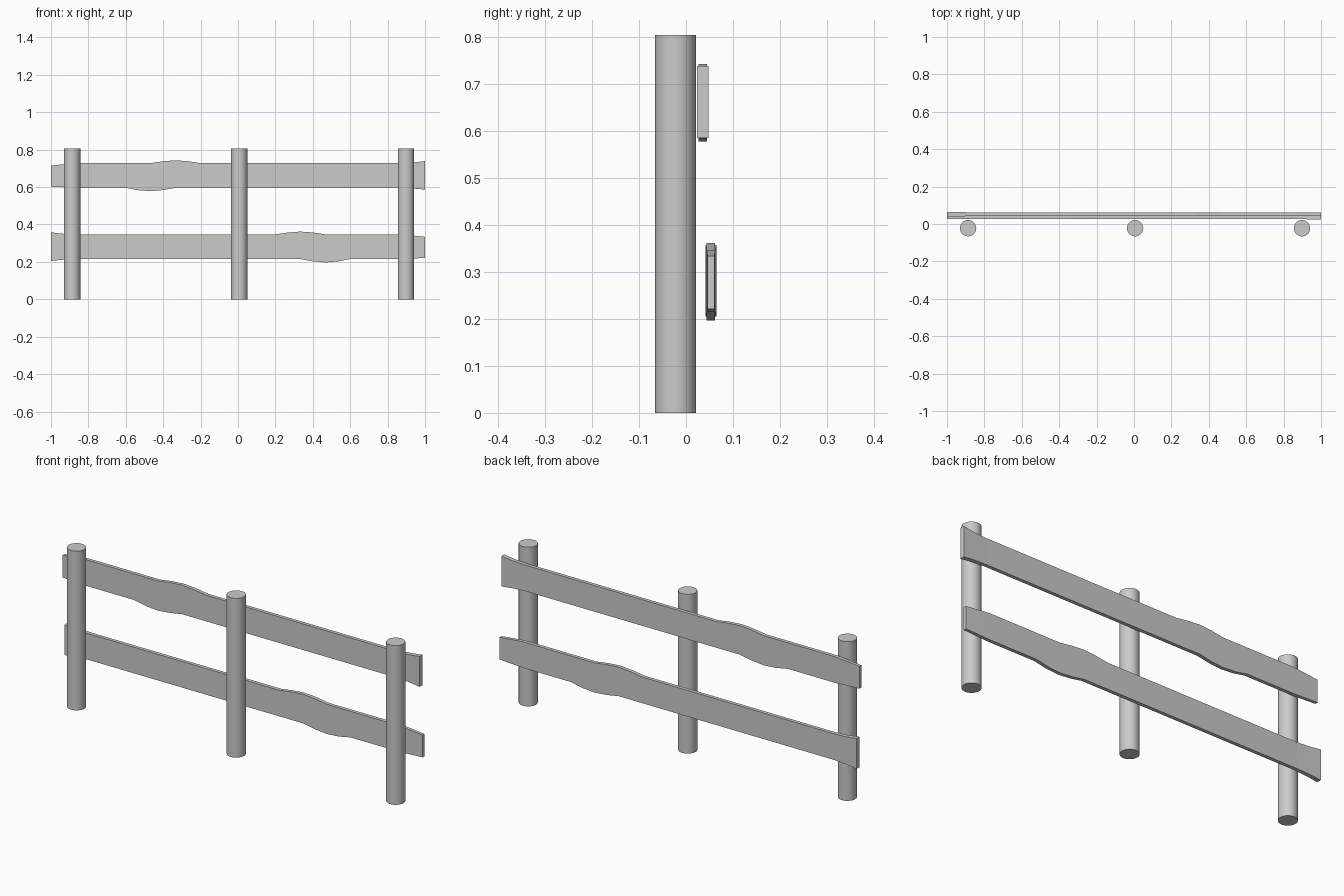
import bpy, bmesh
from math import radians

if "Cube" in bpy.data.objects:
    bpy.data.objects.remove(bpy.data.objects["Cube"])

# Fence posts: smooth cylinders with flat caps
for i, x in enumerate((-0.887, 0.006, 0.898)):
    bpy.ops.mesh.primitive_cylinder_add(vertices=32, radius=0.0437, depth=0.805,
                                        location=(x, -0.0225, 0.4025))
    post = bpy.context.object
    post.name = f"fence_post_{i + 1}"
    bpy.ops.object.shade_smooth_by_angle(angle=radians(40))

# Rail stations: x, bottom z, top z, half thickness (z relative to rail middle)
STATIONS = [
    (-1.000, -0.060, 0.053, 0.0075), (-0.933, -0.063, 0.060, 0.0083),
    (-0.867, -0.066, 0.066, 0.0090), (-0.600, -0.066, 0.066, 0.0090),
    (-0.533, -0.079, 0.066, 0.0090), (-0.467, -0.084, 0.066, 0.0090),
    (-0.400, -0.078, 0.076, 0.0090), (-0.333, -0.066, 0.081, 0.0090),
    (-0.267, -0.066, 0.076, 0.0090), (-0.200, -0.066, 0.066, 0.0090),
    (0.867, -0.066, 0.066, 0.0090), (0.933, -0.069, 0.069, 0.0103),
    (1.000, -0.076, 0.077, 0.0120),
]


def rail(name, y, z, turn):
    """Wavy plank lofted through the stations; turn=-1 spins it half a turn."""
    bm = bmesh.new()
    rings = []
    for x, lo, hi, t in STATIONS:
        corners = ((-t, lo), (t, lo), (t, hi), (-t, hi))
        rings.append([bm.verts.new((turn * x, turn * a, b)) for a, b in corners])
    for r, s in zip(rings, rings[1:]):
        for k in range(4):
            n = (k + 1) % 4
            bm.faces.new((r[k], r[n], s[n], s[k]))
    bm.faces.new(rings[0])
    bm.faces.new(rings[-1])
    bmesh.ops.recalc_face_normals(bm, faces=bm.faces)
    mesh = bpy.data.meshes.new(name)
    bm.to_mesh(mesh)
    bm.free()
    obj = bpy.data.objects.new(name, mesh)
    obj.location = (0, y, z)
    bpy.context.collection.objects.link(obj)


# Two rails, the lower one reversed end for end
rail("upper_rail", 0.0355, 0.662, 1)
rail("lower_rail", 0.0532, 0.281, -1)
